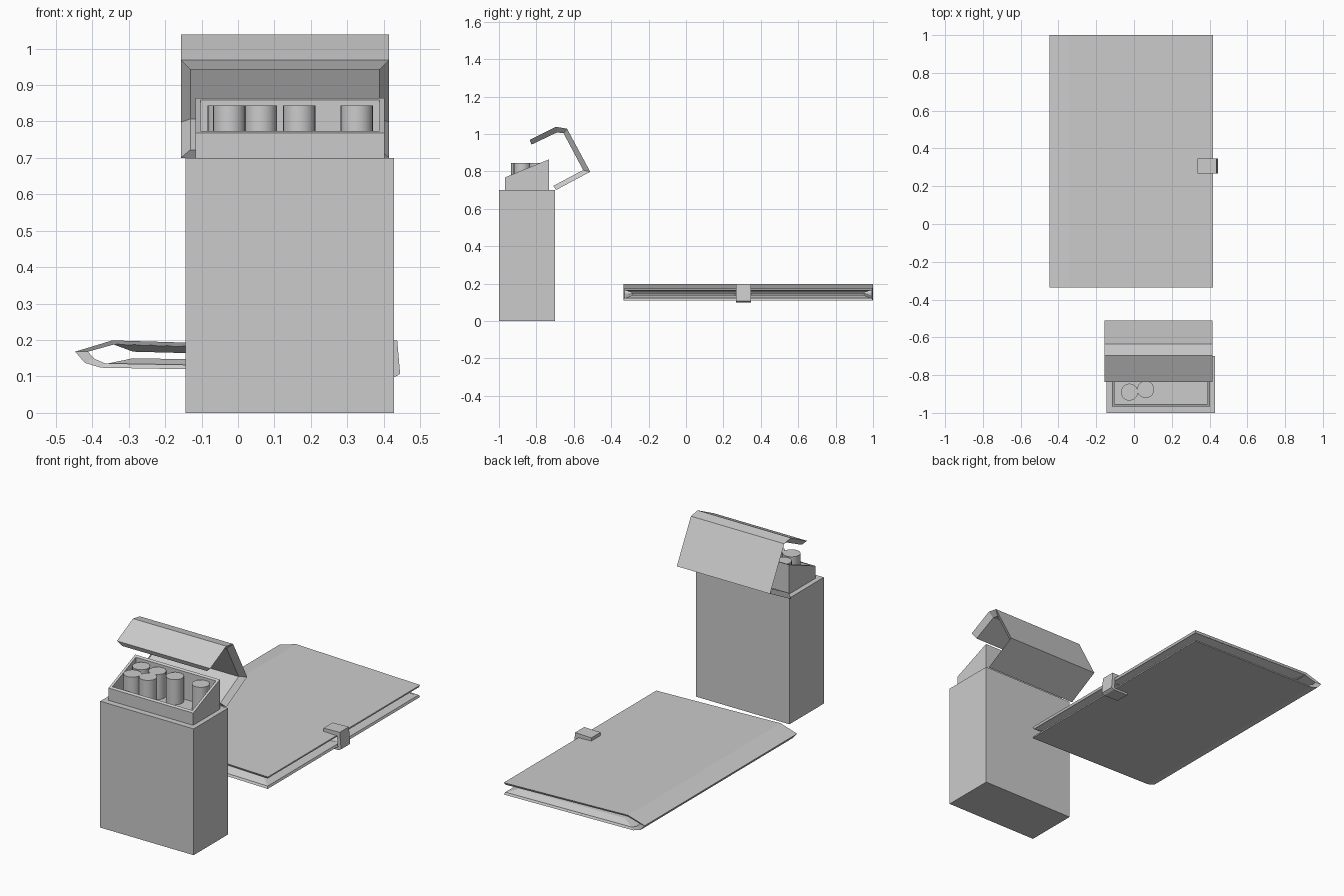
import bpy, bmesh
from mathutils import Vector

if "Cube" in bpy.data.objects:
    bpy.data.objects.remove(bpy.data.objects["Cube"])


def finish(name, bm):
    bmesh.ops.recalc_face_normals(bm, faces=bm.faces[:])
    me = bpy.data.meshes.new(name)
    bm.to_mesh(me)
    bm.free()
    ob = bpy.data.objects.new(name, me)
    bpy.context.collection.objects.link(ob)
    return ob


def strip(name, axis, outer, inner, a0, a1, inset=0.0):
    """Bent sheet: outer and inner profiles swept along x or y, inner side inset at both ends."""
    bm = bmesh.new()

    def row(pts, a):
        return [bm.verts.new((a, p, q) if axis == 'x' else (p, a, q)) for p, q in pts]

    o0, o1 = row(outer, a0), row(outer, a1)
    i0, i1 = row(inner, a0 + inset), row(inner, a1 - inset)
    for k in range(len(outer) - 1):
        for r, s in ((o0, o1), (o1, i1), (i1, i0), (i0, o0)):
            bm.faces.new((r[k], r[k + 1], s[k + 1], s[k]))
    for k in (0, -1):
        bm.faces.new((o0[k], o1[k], i1[k], i0[k]))
    return finish(name, bm)


# Carton body
bm = bmesh.new()
bmesh.ops.create_cube(bm, size=1)
for v in bm.verts:
    v.co = Vector((0.142 + v.co.x * 0.573, -0.85 + v.co.y * 0.30, 0.35 + v.co.z * 0.70))
finish("carton_body", bm)

# Inner sleeve: slanted open-topped tray
X0, X1, Y0, Y1 = -0.117, 0.402, -0.967, -0.733


def rim(y):
    return 0.768 + (y - Y0) / (Y1 - Y0) * 0.096


def ring(d, z=None):
    pts = ((X0 + d, Y0 + d), (X1 - d, Y0 + d), (X1 - d, Y1 - d), (X0 + d, Y1 - d))
    return [bm.verts.new((x, y, rim(y) if z is None else z)) for x, y in pts]


bm = bmesh.new()
rings = [ring(0, 0.69), ring(0), ring(0.014), ring(0.014, 0.705)]
for a, b in zip(rings, rings[1:]):
    for k in range(4):
        j = (k + 1) % 4
        bm.faces.new((a[k], a[j], b[j], b[k]))
bm.faces.new(rings[0])
bm.faces.new(rings[-1])
finish("inner_sleeve", bm)

# Sticks in the sleeve
for n, (x, y) in enumerate([(-0.024, -0.89), (0.062, -0.876), (-0.039, -0.792),
                            (0.06, -0.792), (0.168, -0.792), (0.326, -0.792)]):
    bpy.ops.mesh.primitive_cylinder_add(vertices=20, radius=0.045, depth=0.143,
                                        location=(x, y, 0.7725))
    bpy.context.object.name = f"stick_{n + 1}"
    bpy.ops.object.shade_smooth_by_angle()

# Flipped-back lid
strip("carton_lid", 'x',
      [(-0.836, 0.968), (-0.695, 1.038), (-0.636, 1.028), (-0.512, 0.798), (-0.695, 0.70)],
      [(-0.826, 0.943), (-0.690, 1.008), (-0.655, 1.004), (-0.550, 0.807), (-0.710, 0.722)],
      -0.157, 0.415, 0.026)

# Folded case cover
strip("case_cover", 'y',
      [(0.417, 0.176), (-0.345, 0.199), (-0.447, 0.168), (-0.420, 0.137), (-0.376, 0.124), (0.417, 0.110)],
      [(0.412, 0.164), (-0.340, 0.188), (-0.412, 0.168), (-0.395, 0.149), (-0.365, 0.136), (0.412, 0.122)],
      -0.335, 1.0, 0.006)

# Bevelled pads inside the case, two per cover
for n, (y0, y1) in enumerate([(-0.33, 0.306), (0.306, 0.995)]):
    strip(f"upper_pad_{n + 1}", 'y', [(-0.345, 0.189), (0.412, 0.166)],
          [(-0.288, 0.168), (0.360, 0.151)], y0, y1, 0.045)
    strip(f"lower_pad_{n + 1}", 'y', [(-0.365, 0.134), (0.412, 0.120)],
          [(-0.288, 0.150), (0.360, 0.138)], y0, y1, 0.045)

# Clasp wrapping the open edge
strip("case_clasp", 'y',
      [(0.337, 0.196), (0.437, 0.199), (0.445, 0.107), (0.430, 0.098), (0.337, 0.100)],
      [(0.337, 0.176), (0.420, 0.176), (0.425, 0.114), (0.420, 0.110), (0.337, 0.112)],
      0.267, 0.347)
